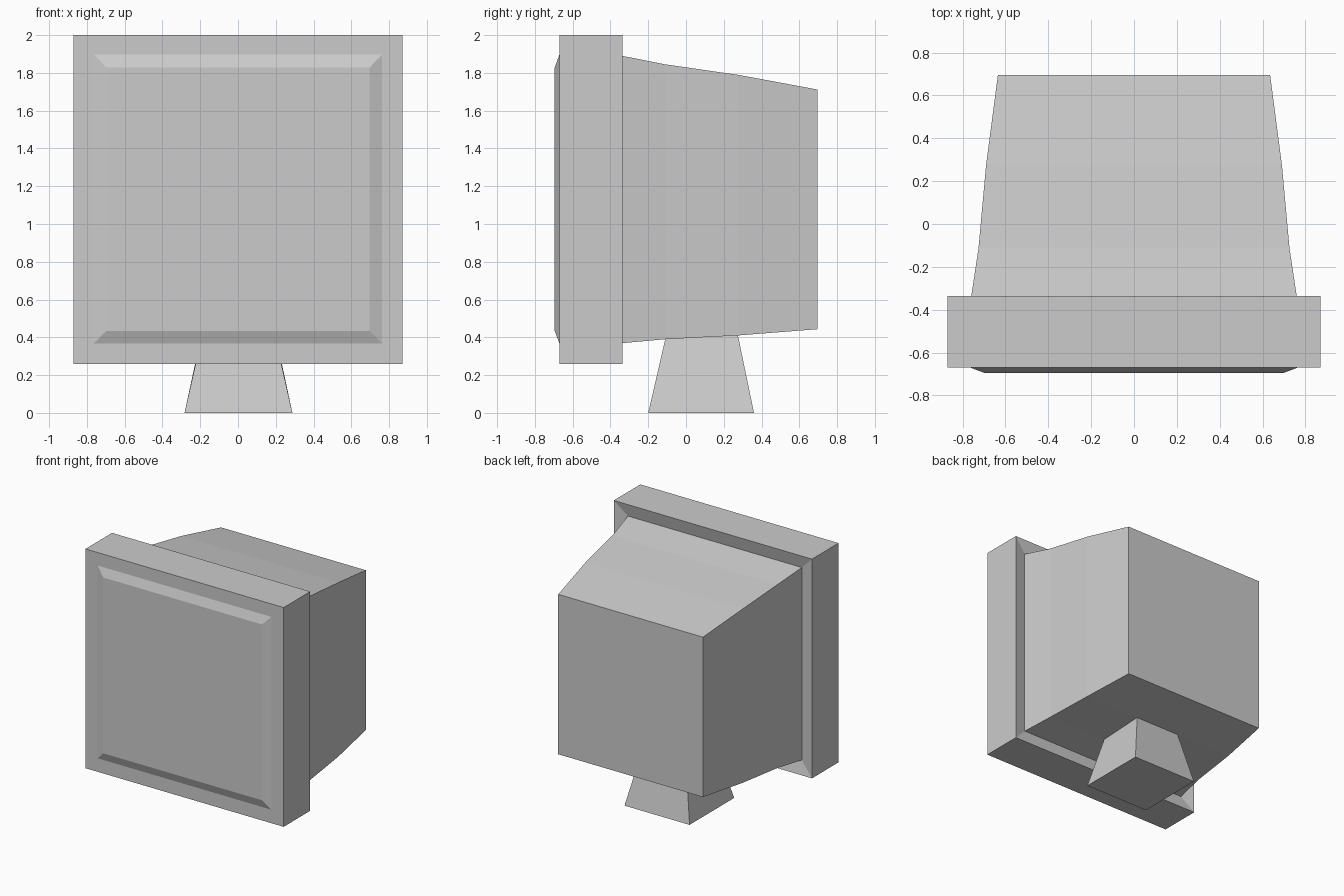
import bpy

if "Cube" in bpy.data.objects:
    bpy.data.objects.remove(bpy.data.objects["Cube"])


def loft(name, rings, cap_start=False, cap_end=False):
    """Join successive four-sided rings into one flat-faced shell."""
    verts = [p for ring in rings for p in ring]
    faces = []
    for r in range(len(rings) - 1):
        a, b = r * 4, r * 4 + 4
        for i in range(4):
            j = (i + 1) % 4
            faces.append((a + i, b + i, b + j, a + j))
    if cap_start:
        faces.append((0, 1, 2, 3))
    if cap_end:
        n = len(verts)
        faces.append((n - 1, n - 2, n - 3, n - 4))
    mesh = bpy.data.meshes.new(name)
    mesh.from_pydata(verts, [], faces)
    obj = bpy.data.objects.new(name, mesh)
    bpy.context.collection.objects.link(obj)
    return obj


def upright(y, half_x, z0, z1):
    """Rectangle facing the front at depth y."""
    return [(-half_x, y, z0), (half_x, y, z0), (half_x, y, z1), (-half_x, y, z1)]


# Raised screen with chamfered rim
screen_edge = upright(-0.67, 0.763, 0.367, 1.897)
loft("screen", [upright(-0.695, 0.697, 0.434, 1.829), screen_edge], cap_start=True)

# Thick square frame, its back face dished inward towards the housing
housing_edge = upright(-0.362, 0.763, 0.367, 1.895)
loft("bezel", [
    screen_edge,
    upright(-0.67, 0.87, 0.26, 2.0),
    upright(-0.337, 0.87, 0.26, 2.0),
    housing_edge,
])

# Tapering rear housing
loft("housing", [
    housing_edge,
    upright(-0.11, 0.725, 0.39, 1.845),
    upright(0.275, 0.69, 0.41, 1.79),
    upright(0.695, 0.635, 0.443, 1.712),
], cap_end=True)

# Flared foot, its top following the sloping underside of the housing
foot = [(-0.283, -0.2), (-0.283, 0.36), (0.288, 0.36), (0.288, -0.2)]
neck = [(-0.195, -0.11, 0.39), (-0.195, 0.275, 0.41),
        (0.2, 0.275, 0.41), (0.2, -0.11, 0.39)]
loft("stand", [[(x, y, 0) for x, y in foot], neck], cap_start=True)
